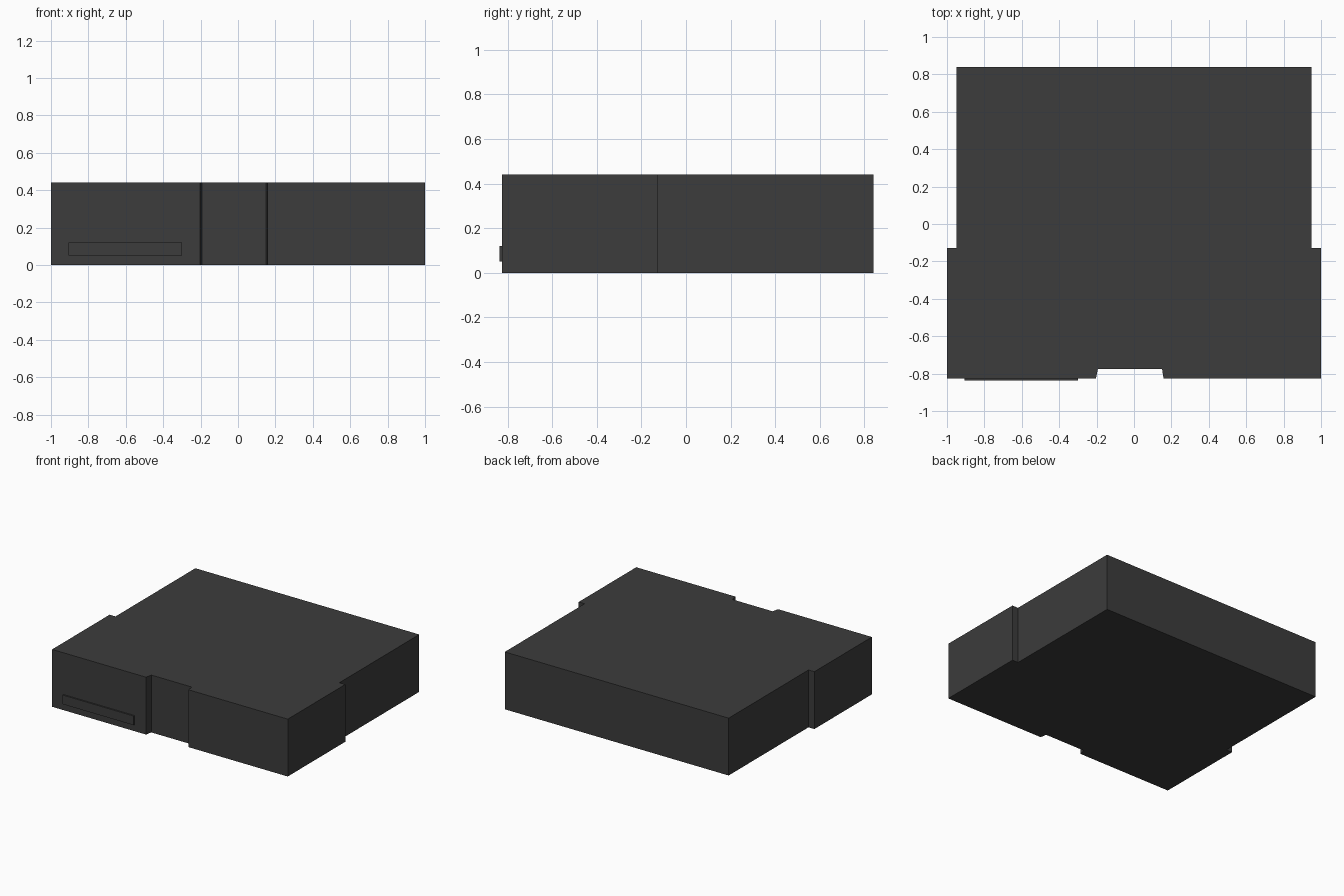
import bpy
import bmesh

cube = bpy.data.objects.get("Cube")
if cube:
    bpy.data.objects.remove(cube, do_unlink=True)

HEIGHT = 0.44


def make_material(name, rgb):
    mat = bpy.data.materials.new(name)
    mat.use_nodes = True
    colour = (*rgb, 1.0)
    mat.diffuse_color = colour
    mat.node_tree.nodes["Principled BSDF"].inputs["Base Color"].default_value = colour
    return mat


def extrude_outline(name, outline, bottom, top, mat):
    """Make a closed prism from an outline seen from above."""
    bm = bmesh.new()
    base = bm.faces.new([bm.verts.new((x, y, bottom)) for x, y in outline])
    result = bmesh.ops.extrude_face_region(bm, geom=[base], use_keep_orig=True)
    raised = [v for v in result["geom"] if isinstance(v, bmesh.types.BMVert)]
    bmesh.ops.translate(bm, verts=raised, vec=(0, 0, top - bottom))
    bmesh.ops.recalc_face_normals(bm, faces=bm.faces)
    mesh = bpy.data.meshes.new(name)
    bm.to_mesh(mesh)
    bm.free()
    mesh.materials.append(mat)
    obj = bpy.data.objects.new(name, mesh)
    bpy.context.collection.objects.link(obj)
    return obj


charcoal = make_material("charcoal", (0.045, 0.045, 0.045))

# Case: wide front half, narrower rear half, tapered notch in the front
front, notch, step, back = -0.825, -0.775, -0.128, 0.84
case_outline = [
    (-1, front), (-0.203, front), (-0.193, notch), (0.15, notch),
    (0.158, front), (1, front), (1, step), (0.95, step),
    (0.95, back), (-0.95, back), (-0.95, step), (-1, step),
]
extrude_outline("case", case_outline, 0, HEIGHT, charcoal)

# Disc tray: thin raised plate low on the front
tray_outline = [(-0.905, -0.836), (-0.3, -0.836), (-0.3, front), (-0.905, front)]
extrude_outline("disc_tray", tray_outline, 0.05, 0.12, charcoal)
